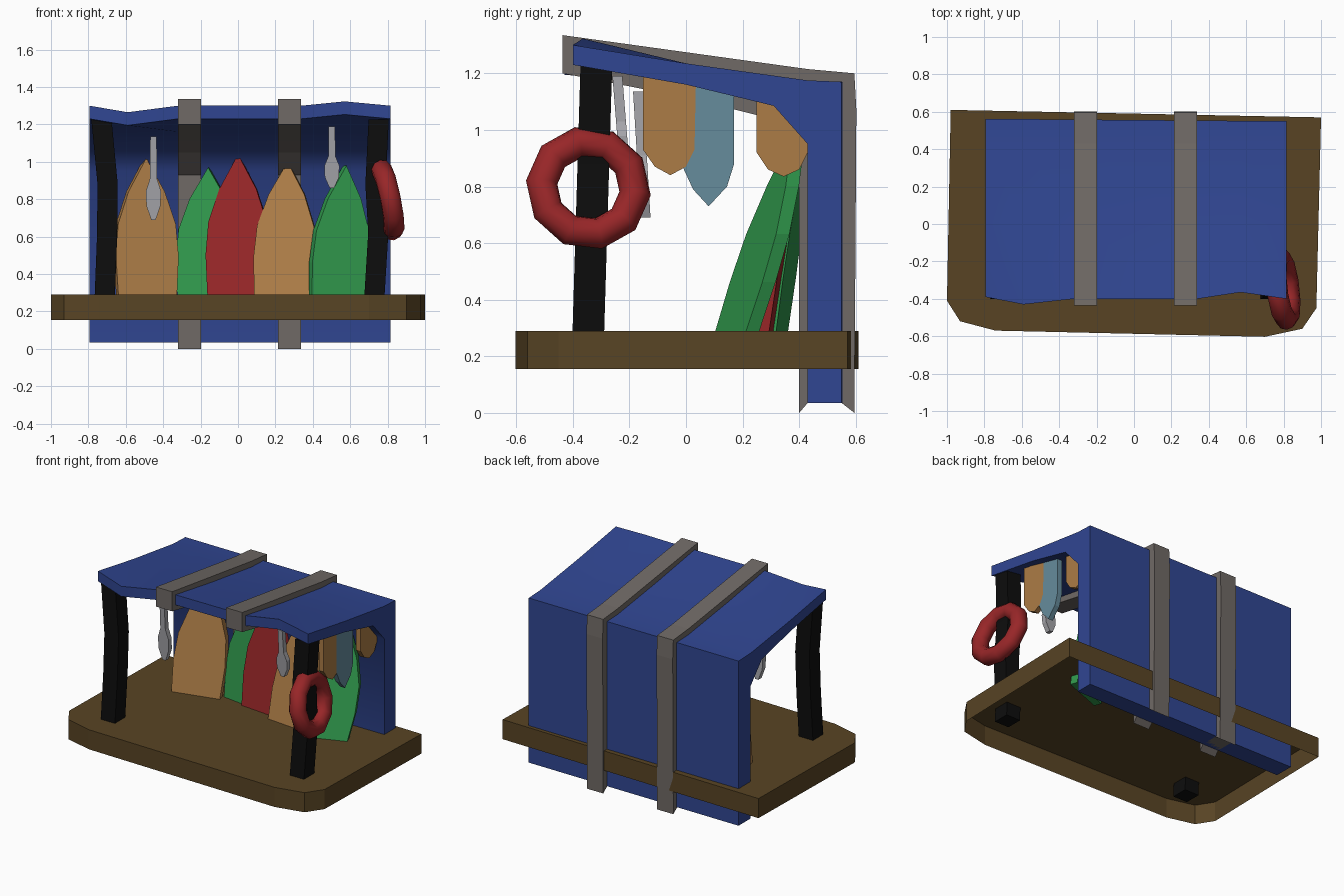
import bpy, bmesh, math
from mathutils import Vector, Matrix

if "Cube" in bpy.data.objects:
    bpy.data.objects.remove(bpy.data.objects["Cube"])


def material(name, rgb):
    m = bpy.data.materials.new(name)
    lin = [((c / 255 + 0.055) / 1.055) ** 2.4 if c > 10 else c / 255 / 12.92 for c in rgb]
    m.diffuse_color = (*lin, 1)
    m.use_nodes = True
    m.node_tree.nodes["Principled BSDF"].inputs["Base Color"].default_value = m.diffuse_color
    return m


BLUE = material("deep blue", (48, 70, 146))
BROWN = material("brown wood", (88, 68, 36))
GREY = material("strap grey", (112, 106, 102))
BLACK = material("black", (13, 13, 13))
RED = material("red", (152, 38, 40))
GREEN = material("green", (48, 152, 76))
ORANGE = material("orange wood", (172, 124, 70))
PALE = material("pale blue", (102, 140, 156))
SILVER = material("silver", (165, 165, 170))


def finish(bm, name, mat, smooth=None, recalc=True):
    if recalc:
        bmesh.ops.recalc_face_normals(bm, faces=bm.faces[:])
    if smooth:
        for f in bm.faces:
            f.smooth = True
        for e in bm.edges:
            e.smooth = len(e.link_faces) == 2 and e.calc_face_angle(0) < math.radians(smooth)
    me = bpy.data.meshes.new(name)
    bm.to_mesh(me)
    bm.free()
    me.materials.append(mat)
    ob = bpy.data.objects.new(name, me)
    bpy.context.collection.objects.link(ob)
    return ob


def loft(name, rings, mat, smooth=None, caps=(True, True)):
    """Skin a list of closed rings of 3D points."""
    bm = bmesh.new()
    vs = [[bm.verts.new(p) for p in r] for r in rings]
    n = len(rings[0])
    for a, b in zip(vs, vs[1:]):
        for i in range(n):
            j = (i + 1) % n
            bm.faces.new((a[i], a[j], b[j], b[i]))
    if caps[0]:
        bm.faces.new(vs[0][::-1])
    if caps[1]:
        bm.faces.new(vs[-1])
    return finish(bm, name, mat, smooth, recalc=all(caps))


def prism(name, pts, offset, mat):
    off = Vector(offset)
    return loft(name, [[Vector(p) for p in pts], [Vector(p) + off for p in pts]], mat)


# base tray, open underneath (outline runs counter-clockwise)
outline = [(-0.98, 0.61), (-1.0, -0.41), (-0.93, -0.52), (-0.74, -0.57),
           (0.7, -0.603), (0.9, -0.56), (0.975, -0.45), (1.0, 0.57)]
loft("base", [[(x, y, z) for x, y in outline] for z in (0.155, 0.29)], BROWN, caps=(False, True))

# back wall and roof, with a wavy front edge
profile = [(0.55, 0.035), (0.55, 1.17), (0.43, 1.175), (0.0, 1.235), (-0.40, 1.30),
           (-0.40, 1.23), (0.0, 1.16), (0.31, 1.085), (0.43, 0.95), (0.43, 0.035)]
stations = [(-0.795, 0.01, 0.0), (-0.59, -0.03, -0.035), (-0.32, 0, 0),
            (0.34, 0, 0), (0.57, 0.035, 0.023), (0.815, 0, 0)]
rings = []
for x, dy, dz in stations:
    rings.append([(x, y + (dy if i in (4, 5) else 0) + (0.006 - 0.008 * x if i < 2 else 0),
                   z + (dz if i in (4, 5) else 0)) for i, (y, z) in enumerate(profile)])
loft("wall_and_roof", rings, BLUE, smooth=48)

# two straps wrapped round the shell
strap = [(0.595, 0.0), (0.602, 1.07), (0.595, 1.2), (0.43, 1.215), (-0.437, 1.335),
         (-0.437, 1.2), (0.0, 1.115), (0.26, 1.05), (0.40, 0.93), (0.40, 0.0),
         (0.43, 0.035), (0.55, 0.035)]
for side, x in (("left", -0.32), ("right", 0.215)):
    prism(side + "_strap", [(x, y, z) for y, z in strap], (0.123, 0, 0), GREY)

# bent square posts: (centre x, z)
posts = {"left_post": [(-0.712, 0.2), (-0.712, 0.29), (-0.70, 0.6), (-0.697, 0.88), (-0.73, 1.225)],
         "right_post": [(0.73, 0.2), (0.73, 0.29), (0.75, 0.62), (0.735, 0.88), (0.752, 1.225)]}
for name, path in posts.items():
    rings = []
    for x, z in path:
        y = -0.345 + 0.03 * (z - 0.29)
        rings.append([(x + a * 0.054, y + b * 0.056, z)
                      for a, b in ((-1, -1), (1, -1), (1, 1), (-1, 1))])
    loft(name, rings, BLACK)

# ring float leaning on the right post
R, r, N, M = 0.167, 0.056, 10, 10
rot = Vector((0, 0, 1)).rotation_difference(Vector((1, 0.12, 0.2))).to_matrix().to_4x4()
mat4 = Matrix.Translation((0.797, -0.345, 0.795)) @ rot
bm = bmesh.new()
grid = []
for i in range(N):
    a = 2 * math.pi * (i + 0.5) / N
    row = []
    for k in range(M):
        b = 2 * math.pi * k / M
        d = R + r * math.cos(b)
        row.append(bm.verts.new(mat4 @ Vector((d * math.cos(a), d * math.sin(a), r * math.sin(b)))))
    grid.append(row)
for i in range(N):
    for k in range(M):
        i2, k2 = (i + 1) % N, (k + 1) % M
        bm.faces.new((grid[i][k], grid[i2][k], grid[i2][k2], grid[i][k2]))
finish(bm, "ring_float", RED, smooth=60)


# surfboards leaning against the back wall
def board(name, left, right, tip, mat, z0=0.27):
    l, rt, tip = Vector((*left, z0)), Vector((*right, z0)), Vector(tip)
    mid, half = (l + rt) / 2, (rt - l) / 2
    shape = [(0, 0.93), (0.3, 1.0), (0.53, 0.92), (0.76, 0.58)]
    pts = [mid.lerp(tip, t) - half * w for t, w in shape] + [tip]
    pts += [mid.lerp(tip, t) + half * w for t, w in reversed(shape)]
    nrm = Vector((-half.y, half.x, 0)).normalized() * 0.05
    prism(name, pts, nrm, mat)


board("orange_board_left", (-0.65, 0.18), (-0.315, 0.265), (-0.49, 0.375, 1.02), ORANGE)
board("green_board_left", (-0.335, 0.31), (0.0, 0.265), (-0.16, 0.385, 0.97), GREEN)
board("red_board", (-0.175, 0.27), (0.165, 0.24), (0.0, 0.375, 1.04), RED)
board("orange_board_right", (0.075, 0.2), (0.405, 0.17), (0.265, 0.37, 1.0), ORANGE)
board("green_board_right", (0.385, 0.085), (0.69, 0.2), (0.58, 0.375, 0.98), GREEN, 0.24)

# short boards hanging edge-on under the right side of the roof
hanging = {
    "hanging_board_front": (ORANGE, [(-0.152, 1.2), (-0.152, 0.93), (-0.11, 0.87), (-0.055, 0.84),
                                     (0.0, 0.87), (0.03, 0.93), (0.035, 1.17)]),
    "hanging_board_middle": (PALE, [(-0.012, 1.18), (-0.012, 0.87), (0.025, 0.79), (0.08, 0.73),
                                    (0.145, 0.8), (0.17, 0.88), (0.17, 1.14)]),
    "hanging_board_back": (ORANGE, [(0.25, 1.11), (0.25, 0.92), (0.29, 0.86), (0.345, 0.835),
                                    (0.4, 0.86), (0.43, 0.92), (0.43, 0.96), (0.31, 1.09)])}
for name, (mat, pts) in hanging.items():
    prism(name, [(0.725, y, z) for y, z in pts], (0.035, 0, 0), mat)


# small paddles hanging under the front of the roof
def paddle(name, x, y, top, neck, bottom, lean):
    h = neck - bottom
    side = [(0.017, top), (0.019, neck), (0.04, neck - 0.3 * h),
            (0.038, neck - 0.66 * h), (0.012, bottom)]
    pts = [(x - w, z) for w, z in side] + [(x + w, z) for w, z in reversed(side)]
    prism(name, [(px, y + lean * (top - z), z) for px, z in pts], (0, 0.035, 0), SILVER)


paddle("left_paddle", -0.452, -0.187, 1.135, 0.91, 0.69, 0.06)
paddle("right_paddle", 0.502, -0.26, 1.19, 1.03, 0.86, 0.08)
